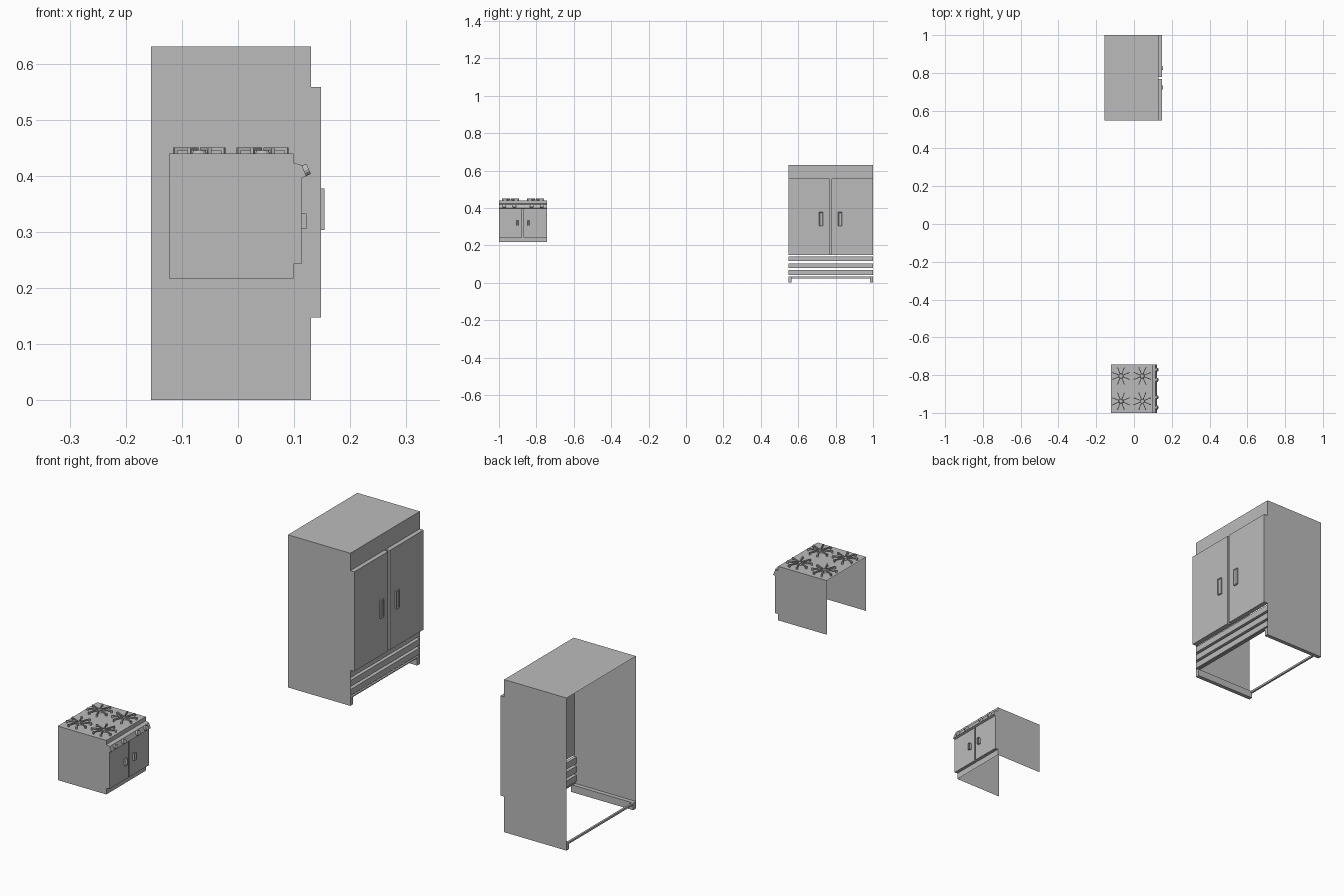
import bpy, bmesh, math
from mathutils import Vector, Matrix

cube = bpy.data.objects.get("Cube")
if cube:
    bpy.data.objects.remove(cube, do_unlink=True)

GREY = bpy.data.materials.new("appliance grey")
GREY.use_nodes = True
COLOUR = (0.5, 0.5, 0.5, 1)
GREY.diffuse_color = COLOUR
GREY.node_tree.nodes["Principled BSDF"].inputs["Base Color"].default_value = COLOUR


def finish(name, bm):
    mesh = bpy.data.meshes.new(name)
    bm.to_mesh(mesh)
    bm.free()
    mesh.materials.append(GREY)
    obj = bpy.data.objects.new(name, mesh)
    bpy.context.collection.objects.link(obj)
    return obj


def add_box(bm, lo, hi, turn=None):
    lo, hi = Vector(lo), Vector(hi)
    size = Matrix.Diagonal((*(hi - lo), 1))
    matrix = Matrix.Translation((lo + hi) / 2) @ size
    bmesh.ops.create_cube(bm, size=1, matrix=(turn @ matrix) if turn else matrix)


def box(name, lo, hi, open_sides=()):
    """Box whose faces pointing along any open side are left out."""
    bm = bmesh.new()
    add_box(bm, lo, hi)
    bm.normal_update()
    gone = [f for f in bm.faces if any(f.normal.dot(Vector(d)) > 0.9 for d in open_sides)]
    bmesh.ops.delete(bm, geom=gone, context='FACES')
    return finish(name, bm)


def prism(name, profile, y0, y1):
    """Solid profile in x and z, drawn out along y."""
    bm = bmesh.new()
    face = bm.faces.new([bm.verts.new((x, y0, z)) for x, z in profile])
    out = bmesh.ops.extrude_face_region(bm, geom=[face])["geom"]
    bmesh.ops.translate(bm, vec=(0, y1 - y0, 0),
                        verts=[v for v in out if isinstance(v, bmesh.types.BMVert)])
    bmesh.ops.recalc_face_normals(bm, faces=bm.faces)
    return finish(name, bm)


def handle(name, x, y, z0, z1, width, depth):
    """Upright pull: a plate with a recessed centre."""
    bm = bmesh.new()
    add_box(bm, (x, y - width / 2, z0), (x + depth, y + width / 2, z1))
    bm.normal_update()
    front = [f for f in bm.faces if f.normal.x > 0.9]
    bmesh.ops.inset_region(bm, faces=front, thickness=width / 4, depth=0)
    bmesh.ops.translate(bm, verts=front[0].verts, vec=(-depth / 2, 0, 0))
    finish(name, bm)


BACK, FRONT, BELOW = (-1, 0, 0), (1, 0, 0), (0, 0, -1)
SIDES = (("right", -1), ("left", 1))

# Refrigerator cabinet, open at the back and below
F0, F1 = 0.547, 1.0
FM = (F0 + F1) / 2
box("fridge_cabinet", (-0.155, F0, 0), (0.13, F1, 0.63), (BACK, FRONT, BELOW))
box("fridge_front_panel", (0.127, F0, 0.147), (0.13, F1, 0.63))
box("fridge_back_rail", (-0.155, F0, 0.022), (-0.147, F1, 0.03))
for side, s in SIDES:
    edge = F1 if s > 0 else F0
    inner = edge - s * 0.017
    box("fridge_foot_rail_" + side, (-0.154, min(edge, inner), 0),
        (0.13, max(edge, inner), 0.03))
    near = FM + s * 0.005
    box("fridge_door_" + side, (0.13, min(near, edge), 0.147), (0.148, max(near, edge), 0.558))
    handle("fridge_handle_" + side, 0.148, FM + s * 0.051, 0.303, 0.377, 0.021, 0.006)

# Ventilation slats
for i in range(3):
    z = 0.041 + i * 0.037
    box("fridge_slat_%d" % (i + 1), (0.116, F0, z), (0.13, F1, z + 0.026))
box("fridge_grille_sill", (0.122, F0, 0.03), (0.13, F1, 0.034))

# Stove cabinet, open at the back and below
S0, S1 = -1.0, -0.743
SM = (S0 + S1) / 2
box("stove_cabinet", (-0.123, S0, 0.217), (0.099, S1, 0.44), (BACK, BELOW))
prism("stove_control_panel",
      [(0.099, 0.423), (0.114, 0.419), (0.122, 0.399), (0.113, 0.396), (0.099, 0.396)], S0, S1)
for side, s in SIDES:
    edge = S1 if s > 0 else S0
    near = SM + s * 0.004
    box("stove_door_" + side, (0.099, min(near, edge), 0.243), (0.113, max(near, edge), 0.397))
    handle("stove_handle_" + side, 0.113, SM + s * 0.029, 0.305, 0.333, 0.011, 0.009)

# Control knobs on the sloping panel
normal = Vector((0.92, 0, 0.39))
tilt = normal.to_track_quat('Z', 'Y').to_matrix().to_4x4()
for i, dy in enumerate((-0.1, -0.046, 0.046, 0.1)):
    bm = bmesh.new()
    place = Matrix.Translation(Vector((0.118, SM + dy, 0.409)) + normal * 0.004) @ tilt
    bmesh.ops.create_cone(bm, cap_ends=True, segments=12, radius1=0.0105,
                          radius2=0.0095, depth=0.009, matrix=place)
    finish("stove_knob_%d" % (i + 1), bm)

# Burners: round cap with eight radiating grate bars on small feet
for i, x in enumerate((-0.069, 0.044)):
    for j, y in enumerate((SM - 0.067, SM + 0.067)):
        bm = bmesh.new()
        centre = Matrix.Translation((x, y, 0.44))
        bmesh.ops.create_cone(bm, cap_ends=True, segments=12, radius1=0.013, radius2=0.01,
                              depth=0.006, matrix=centre @ Matrix.Translation((0, 0, 0.003)))
        for k in range(8):
            turn = centre @ Matrix.Rotation(math.radians(22.5 + 45 * k), 4, 'Z')
            add_box(bm, (0.009, -0.002, 0.005), (0.049, 0.002, 0.01), turn)
            add_box(bm, (0.043, -0.003, 0), (0.049, 0.003, 0.01), turn)
        finish("stove_burner_%d" % (i * 2 + j + 1), bm)
